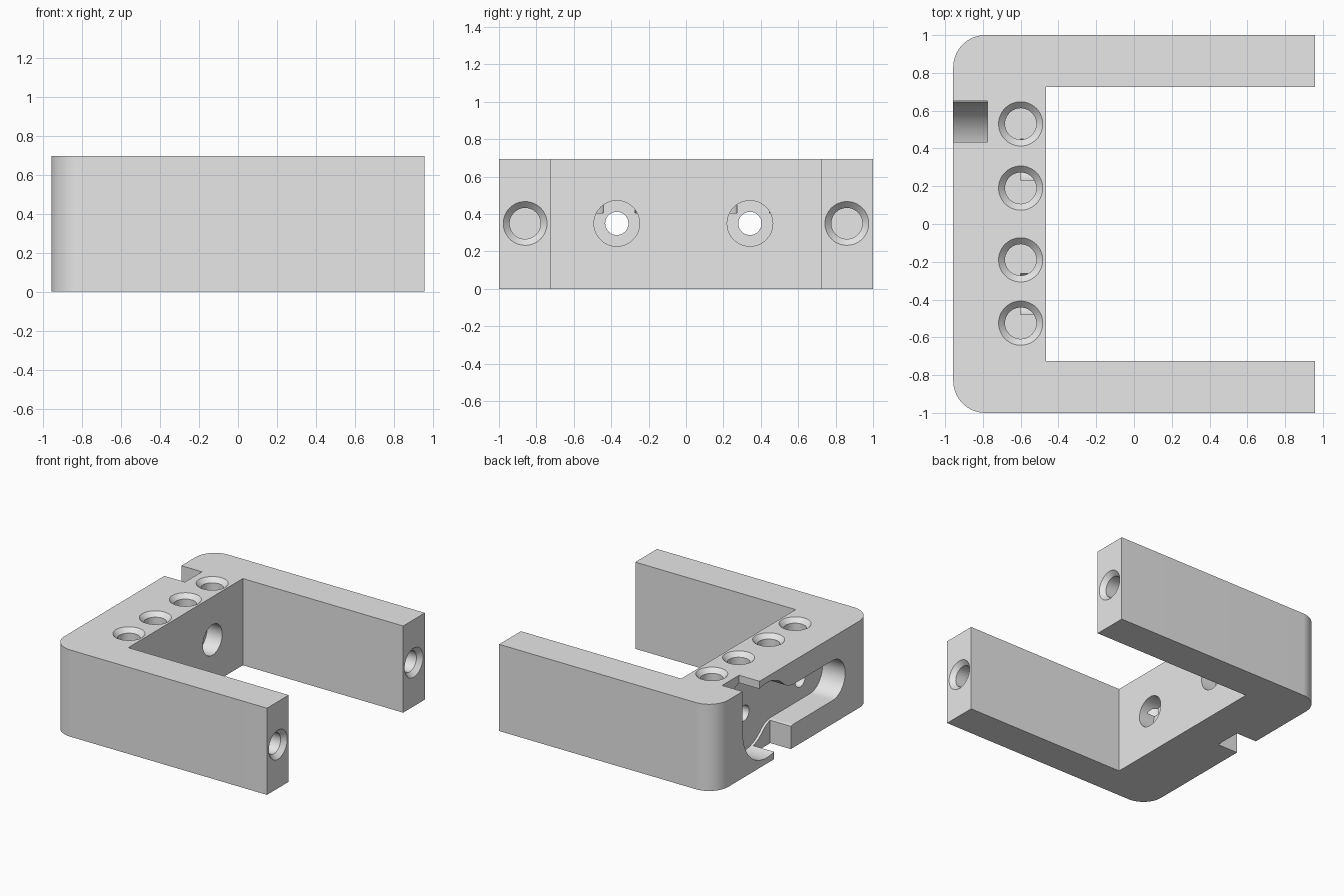
import bpy, bmesh
from math import sin, cos, pi, atan2, sqrt
from mathutils import Vector

cube = bpy.data.objects.get("Cube")
if cube:
    bpy.data.objects.remove(cube, do_unlink=True)

HEIGHT, MID = 0.695, 0.3475
BACK, FRONT = -0.957, 0.957

grey = bpy.data.materials.new("plain_grey")
grey.use_nodes = True
grey.diffuse_color = (0.8, 0.8, 0.8, 1)
grey.node_tree.nodes["Principled BSDF"].inputs["Base Color"].default_value = (0.8, 0.8, 0.8, 1)


def make_object(name, bm):
    bmesh.ops.recalc_face_normals(bm, faces=bm.faces)
    mesh = bpy.data.meshes.new(name)
    bm.to_mesh(mesh)
    bm.free()
    mesh.materials.append(grey)
    obj = bpy.data.objects.new(name, mesh)
    bpy.context.collection.objects.link(obj)
    return obj


def prism(name, points, offset):
    """Extrude a closed outline along an offset vector."""
    bm = bmesh.new()
    face = bm.faces.new([bm.verts.new(p) for p in points])
    ext = bmesh.ops.extrude_face_region(bm, geom=[face])
    verts = [v for v in ext["geom"] if isinstance(v, bmesh.types.BMVert)]
    bmesh.ops.translate(bm, verts=verts, vec=offset)
    return make_object(name, bm)


def arc(cx, cy, r, a0, a1, n):
    return [(cx + r * cos(a0 + (a1 - a0) * i / n), cy + r * sin(a0 + (a1 - a0) * i / n))
            for i in range(n + 1)]


def bore(name, start, direction, steps, sides=48):
    """Round stepped cutter; steps are (radius, depth) pairs."""
    d = Vector(direction)
    u = d.orthogonal().normalized()
    w = d.cross(u)
    bm = bmesh.new()
    rings = []
    for r, depth in steps:
        c = Vector(start) + d * depth
        rings.append([bm.verts.new(c + r * (u * cos(2 * pi * i / sides) + w * sin(2 * pi * i / sides)))
                      for i in range(sides)])
    for a, b in zip(rings, rings[1:]):
        for i in range(sides):
            j = (i + 1) % sides
            bm.faces.new((a[i], a[j], b[j], b[i]))
    bm.faces.new(rings[0])
    bm.faces.new(rings[-1])
    return make_object(name, bm)


# U-shaped body with two rounded outer corners
R = 0.17
outline = arc(BACK + R, 1 - R, R, pi / 2, pi, 16) + arc(BACK + R, R - 1, R, pi, 1.5 * pi, 16)
outline += [(FRONT, -1), (FRONT, -0.725), (-0.465, -0.725),
            (-0.465, 0.725), (FRONT, 0.725), (FRONT, 1)]
body = prism("u_bracket", [(x, y, 0) for x, y in outline], (0, 0, HEIGHT))

# Keyhole pocket: big circle blended by fillets into a narrow round-ended slot
CY, BIG, SLOT, FILLET, END = 0.345, 0.3, 0.16, 0.2, -0.49
fy = CY - sqrt((BIG + FILLET) ** 2 - (SLOT + FILLET) ** 2)
join = atan2(SLOT + FILLET, fy - CY)
upper = arc(CY, 0, BIG, 0, join, 40)
upper += arc(fy, SLOT + FILLET, FILLET, join - pi, -pi / 2, 12)[1:]
upper += arc(END, 0, SLOT, pi / 2, pi, 16)
lower = [(y, -z) for y, z in reversed(upper[1:-1])]
cutters = [prism("keyhole_pocket", [(-1.1, y, MID + z) for y, z in upper + lower], (0.345, 0, 0))]

# Cable notches: one opening upward, one downward
for name, y0, y1, z1 in (("top_notch", 0.435, 0.65, 0.9), ("bottom_notch", 0.04, 0.255, -0.2)):
    corners = [(-1.2, y0, MID), (-1.2, y1, MID), (-1.2, y1, z1), (-1.2, y0, z1)]
    cutters.append(prism(name, corners, (0.425, 0, 0)))

# Blind countersunk holes in the top and in the arm ends
blind = [(0.152, -0.035), (0.117, 0), (0.083, 0.035), (0.083, 0.29)]
for y in (-0.525, -0.19, 0.19, 0.53):
    cutters.append(bore("top_hole", (-0.6, y, HEIGHT), (0, 0, -1), blind))
for y in (-0.86, 0.86):
    cutters.append(bore("arm_hole", (FRONT, y, 0.35), (-1, 0, 0), blind))

# Counterbored screw holes through the back wall
screw = [(0.122, -0.1), (0.122, 0.135), (0.062, 0.135), (0.062, 0.4)]
for y in (-0.37, 0.342):
    cutters.append(bore("screw_hole", (-0.465, y, 0.35), (-1, 0, 0), screw))

# Cut everything out of the body and drop the cutters
bpy.ops.object.select_all(action="DESELECT")
bpy.context.view_layer.objects.active = body
body.select_set(True)
for cutter in cutters:
    cutter.hide_render = True
    mod = body.modifiers.new(cutter.name, "BOOLEAN")
    mod.operation = "DIFFERENCE"
    mod.solver = "EXACT"
    mod.object = cutter
    bpy.ops.object.modifier_apply(modifier=mod.name)
    bpy.data.objects.remove(cutter, do_unlink=True)

body.data.materials.clear()
body.data.materials.append(grey)
for face in body.data.polygons:
    face.material_index = 0
bpy.ops.object.shade_smooth_by_angle(angle=0.5)
